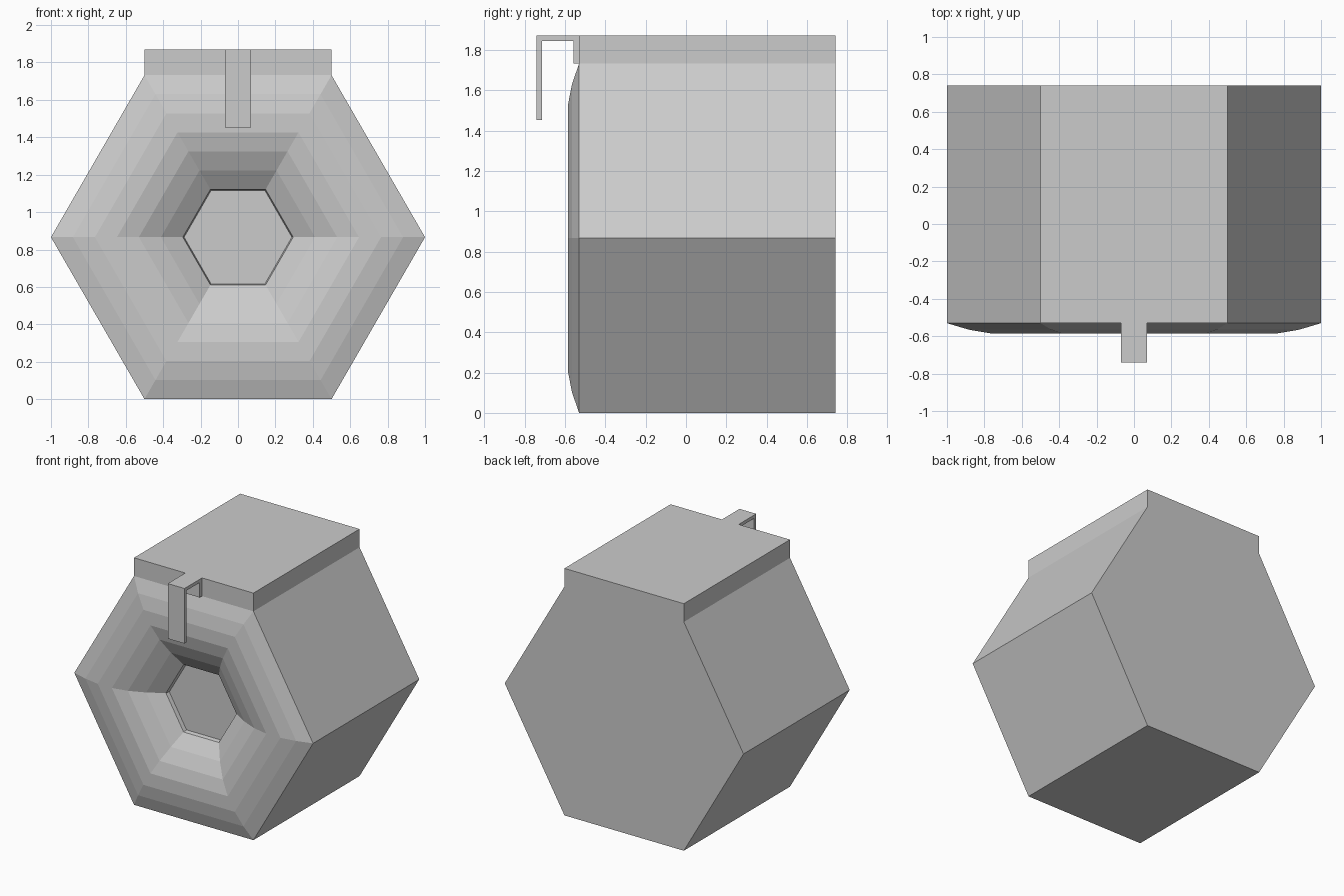
import bpy, bmesh
from math import cos, sin, pi, sqrt

cube = bpy.data.objects.get("Cube")
if cube:
    bpy.data.objects.remove(cube, do_unlink=True)

grey = bpy.data.materials.new("plain grey")
grey.use_nodes = True
colour = (0.6, 0.6, 0.6, 1)
grey.diffuse_color = colour
grey.node_tree.nodes["Principled BSDF"].inputs["Base Color"].default_value = colour

APOTHEM = sqrt(3) / 2
BACK, FRONT, TOP = 0.74, -0.53, 1.87


def finish(bm, name):
    bmesh.ops.recalc_face_normals(bm, faces=bm.faces)
    mesh = bpy.data.meshes.new(name)
    bm.to_mesh(mesh)
    bm.free()
    mesh.materials.append(grey)
    obj = bpy.data.objects.new(name, mesh)
    bpy.context.collection.objects.link(obj)
    return obj


def box(name, x, y, z):
    bm = bmesh.new()
    bmesh.ops.create_cube(bm, size=1)
    for v in bm.verts:
        v.co = [(lo + hi) / 2 + c * (hi - lo)
                for c, (lo, hi) in zip(v.co, (x, y, z))]
    return finish(bm, name)


# Hexagonal body with a rounded front rim sinking to a recessed floor: (radius, y)
profile = [(1, BACK), (1, FRONT), (0.883, -0.565), (0.765, -0.585),
           (0.647, -0.585), (0.53, -0.56), (0.412, -0.51),
           (0.295, -0.44), (0.288, -0.41)]
bm = bmesh.new()
rings = [[bm.verts.new((r * cos(k * pi / 3), y, APOTHEM + r * sin(k * pi / 3)))
          for k in range(6)] for r, y in profile]
for a, b in zip(rings, rings[1:]):
    for k in range(6):
        n = (k + 1) % 6
        bm.faces.new((a[k], a[n], b[n], b[k]))
bm.faces.new(rings[0])
bm.faces.new(rings[-1])
finish(bm, "hexagonal_body")

# Flat slab along the top
box("top_slab", (-0.5, 0.5), (FRONT, BACK), (2 * APOTHEM, TOP))

# Hanging clip at the front of the slab
clip = (-0.07, 0.07)
box("clip_mount", clip, (-0.558, FRONT), (2 * APOTHEM, TOP))
box("clip_bridge", clip, (-0.715, -0.558), (1.845, TOP))
box("clip_tongue", clip, (-0.74, -0.715), (1.453, TOP))
